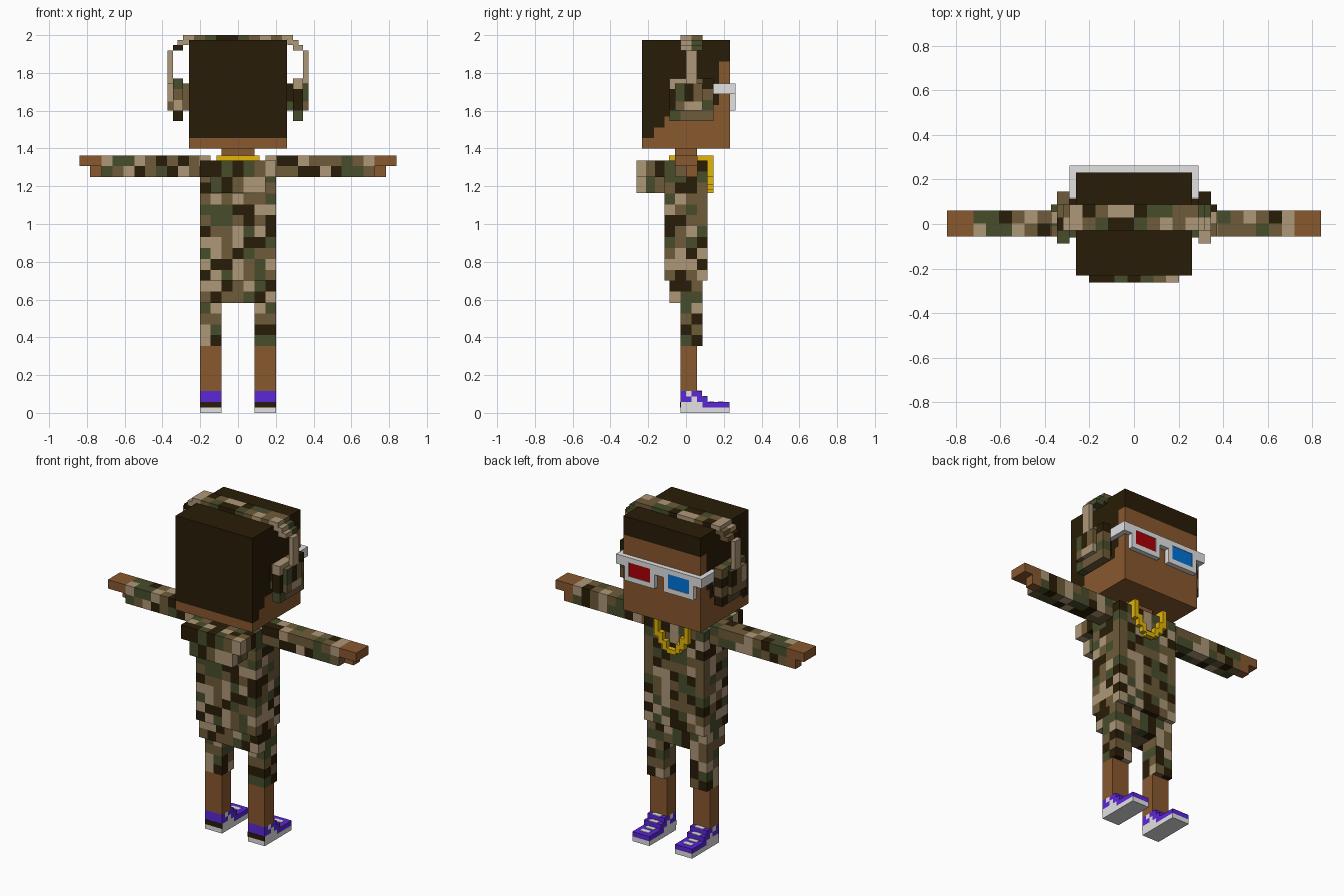
import bpy, bmesh, random

if "Cube" in bpy.data.objects:
    bpy.data.objects.remove(bpy.data.objects["Cube"])

rng = random.Random(11)
CELL = 0.0575

COLOURS = {
    "dark_brown": (0.022, 0.012, 0.002),
    "camo_brown": (0.158, 0.105, 0.042),
    "camo_green": (0.064, 0.075, 0.025),
    "camo_tan": (0.42, 0.31, 0.19),
    "skin": (0.25, 0.099, 0.028),
    "gold": (0.76, 0.47, 0.002),
    "purple": (0.105, 0.020, 0.68),
    "white": (0.76, 0.76, 0.76),
    "lens_red": (0.40, 0.0, 0.002),
    "lens_blue": (0.0, 0.17, 0.70),
}
MATS = {}
for key, rgb in COLOURS.items():
    MATS[key] = bpy.data.materials.new(key)
    MATS[key].diffuse_color = (*rgb, 1)
CAMO = ["dark_brown", "camo_brown", "camo_green", "camo_tan"]


def finish(name, bm, mats):
    me = bpy.data.meshes.new(name)
    bm.to_mesh(me)
    bm.free()
    for m in mats:
        me.materials.append(MATS[m])
    ob = bpy.data.objects.new(name, me)
    bpy.context.collection.objects.link(ob)
    return ob


def add_box(bm, b, cell=None):
    """Box b = (x0, x1, y0, y1, z0, z1), optionally split into square cells."""
    lo, hi = b[0::2], b[1::2]
    n = [max(1, round((h - l) / cell)) if cell else 1 for l, h in zip(lo, hi)]
    verts = {}

    def vert(idx):
        if idx not in verts:
            verts[idx] = bm.verts.new([l + (h - l) * i / k for l, h, i, k in zip(lo, hi, idx, n)])
        return verts[idx]

    for ax in range(3):
        u, v = (ax + 1) % 3, (ax + 2) % 3
        for side in (0, n[ax]):
            for i in range(n[u]):
                for j in range(n[v]):
                    loop = []
                    for du, dv in ((0, 0), (1, 0), (1, 1), (0, 1)):
                        p = [0, 0, 0]
                        p[ax], p[u], p[v] = side, i + du, j + dv
                        loop.append(vert(tuple(p)))
                    bm.faces.new(loop if side else loop[::-1])


def mirrored(boxes):
    return boxes + [(-b[1], -b[0], *b[2:]) for b in boxes]


def solid(name, boxes, mat):
    bm = bmesh.new()
    for b in boxes:
        add_box(bm, b)
    return finish(name, bm, [mat])


def camo(name, boxes, mix=(3, 4, 3, 3)):
    """Boxes in patchy cells, dealt from a shuffled bag so every area is evenly mixed."""
    bm = bmesh.new()
    for b in boxes:
        add_box(bm, b, CELL)
    seen, bag = {}, []
    for f in bm.faces:
        f.normal_update()
        c = f.calc_center_median() - f.normal * 0.02
        key = tuple(int(q // CELL) for q in c)
        if key not in seen:
            if not bag:
                bag = [i for i, count in enumerate(mix) for _ in range(count)]
                rng.shuffle(bag)
            seen[key] = bag.pop()
        f.material_index = seen[key]
    return finish(name, bm, CAMO)


def profile(name, pts, half, mat):
    """Side outline (y, z) extruded across x."""
    bm = bmesh.new()
    face = bm.faces.new([bm.verts.new((-half, y, z)) for y, z in pts])
    ext = bmesh.ops.extrude_face_region(bm, geom=[face])["geom"]
    for v in ext:
        if isinstance(v, bmesh.types.BMVert):
            v.co.x = half
    bmesh.ops.recalc_face_normals(bm, faces=bm.faces[:])
    return finish(name, bm, [mat])


# Head: stepped hairline shared by hair and face
hairline = [(-.232, 1.455), (-.17, 1.455), (-.17, 1.51), (-.115, 1.51), (-.115, 1.57),
            (.145, 1.57), (.145, 1.63), (.175, 1.63), (.175, 1.86), (.232, 1.86)]
profile("hair", hairline + [(.232, 1.975), (-.232, 1.975)], .26, "dark_brown")
profile("face", [(.232, 1.40), (-.232, 1.40)] + hairline, .26, "skin")
solid("neck", [(-.087, .087, -.057, .057, 1.30, 1.40)], "skin")

# Glasses
solid("glasses_frame",
      [(-.29, .29, .232, .262, 1.715, 1.745), (-.06, .06, .232, .262, 1.687, 1.715)]
      + mirrored([(.26, .29, .12, .262, 1.687, 1.715), (.26, .29, .12, .232, 1.715, 1.745),
                  (.204, .26, .232, .262, 1.687, 1.715), (.204, .233, .232, .262, 1.60, 1.687),
                  (.03, .06, .232, .262, 1.60, 1.687), (.06, .204, .232, .262, 1.60, 1.63)]), "white")
solid("right_lens", [(.06, .204, .232, .259, 1.63, 1.715)], "lens_red")
solid("left_lens", [(-.204, -.06, .232, .259, 1.63, 1.715)], "lens_blue")

# Headphones: band over the head, side arms and layered cups
camo("headphone_band", [(-.29, .29, -.03, .088, 1.975, 2.0)]
     + mirrored([(.262, .32, -.03, .088, 1.947, 1.975), (.29, .345, -.03, .088, 1.918, 1.947)]),
     (2, 3, 2, 3))
solid("band_arms", mirrored([(.345, .372, 0, .057, 1.745, 1.918)]), "camo_tan")
camo("ear_pads", mirrored([(.26, .29, -.06, .115, 1.60, 1.745)]), (3, 1, 1, 0))
camo("ear_cups", mirrored([(.29, .345, -.088, .145, 1.545, 1.77),
                           (.345, .372, -.057, .088, 1.60, 1.745)]), (2, 5, 2, 2))

# Clothes
camo("jacket", [(-.202, .202, -.115, .115, .70, 1.335)])
camo("hood", [(-.202, .202, -.262, -.115, 1.25, 1.335),
              (-.145, .145, -.262, -.115, 1.165, 1.25)], (4, 2, 3, 2))
camo("sleeves", mirrored([(.145, .722, -.057, .06, 1.25, 1.362)]))
camo("shorts", [(-.202, .202, -.088, .087, .583, .70)]
     + mirrored([(.087, .202, -.03, .087, .354, .583)]))

# Bare limbs
solid("hands", mirrored([(.722, .84, -.057, .06, 1.308, 1.362),
                         (.722, .783, 0, .06, 1.25, 1.308)]), "skin")
solid("legs", mirrored([(.087, .202, -.03, .057, .115, .354)]), "skin")

# Gold chain: ring round the neck, then a stepped loop on the chest
solid("chain", [(-.115, .115, -.09, -.057, 1.335, 1.363), (-.03, .03, .115, .145, 1.165, 1.193)]
      + mirrored([(.087, .115, -.057, .145, 1.335, 1.363), (.087, .115, .115, .145, 1.25, 1.335),
                  (.058, .087, .115, .145, 1.21, 1.28), (.03, .058, .115, .145, 1.18, 1.235)]), "gold")

# Shoes
X = (.087, .202)
solid("shoe_soles", mirrored([(*X, -.03, .23, 0, .029), (*X, -.027, .088, .029, .058)]), "white")
solid("shoe_heel_patches", mirrored([(*X, -.032, -.027, .029, .058)]), "dark_brown")
solid("shoe_uppers", mirrored([(*X, .088, .23, .029, .058), (*X, -.03, .03, .058, .087),
                               (*X, .058, .115, .058, .087), (*X, -.03, 0, .087, .115),
                               (*X, .03, .085, .087, .115)]), "purple")
solid("shoe_stripes", mirrored([(*X, .03, .058, .058, .087), (*X, 0, .03, .087, .115)]), "white")
solid("shoe_laces", mirrored([(.116, .173, y, y + .028, z, z + .003)
                              for y, z in ((.12, .058), (.17, .058), (.087, .087), (.057, .115))]), "white")

for m in bpy.data.materials:
    if m.users and not m.is_grease_pencil:
        m.use_nodes = True
        m.node_tree.nodes["Principled BSDF"].inputs["Base Color"].default_value = m.diffuse_color
